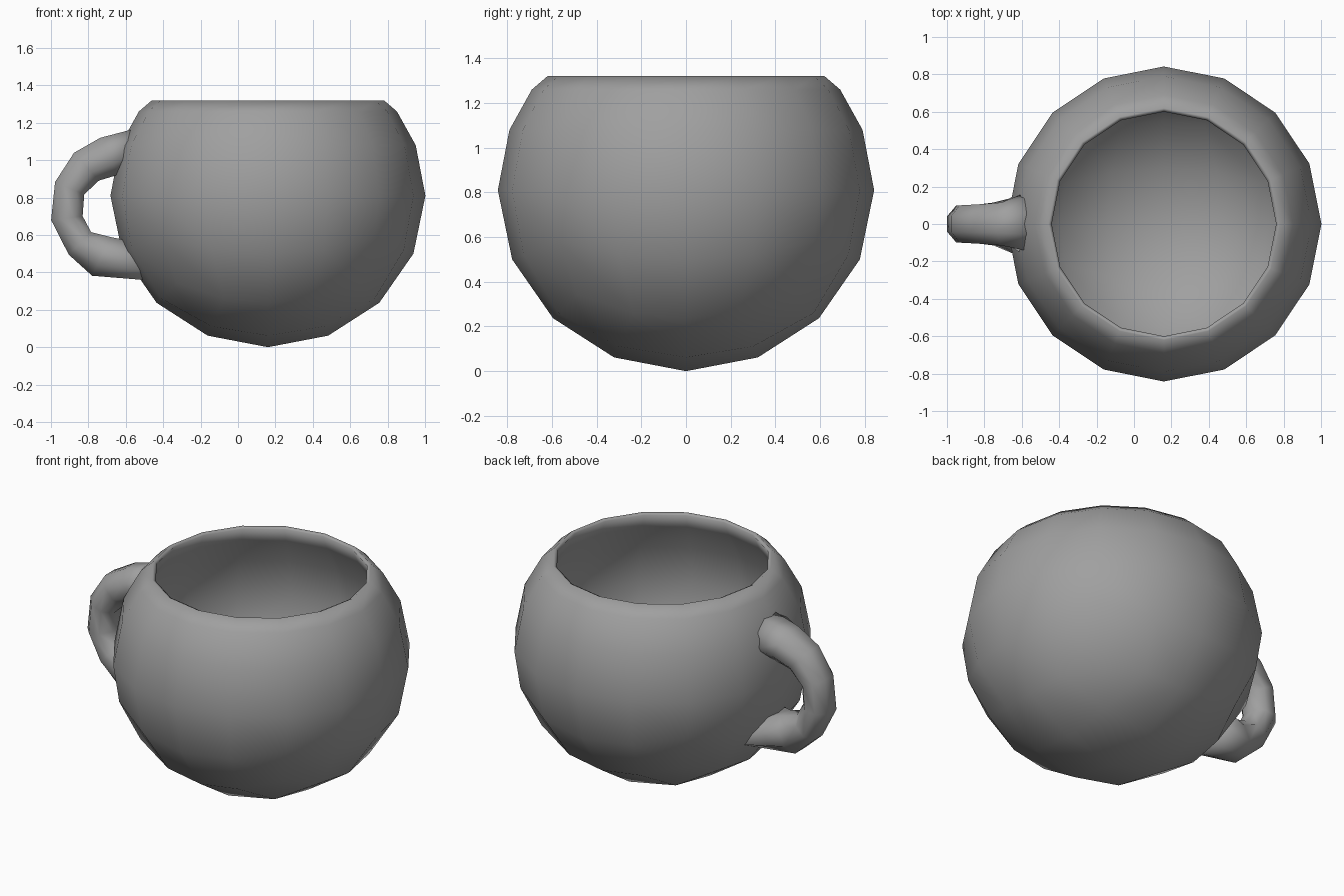
import bpy
import bmesh
from math import tan, pi, cos, sin, radians
from mathutils import Vector

if "Cube" in bpy.data.objects:
    bpy.data.objects.remove(bpy.data.objects["Cube"])

CENTRE = Vector((0.16, 0, 0.81))

glaze = bpy.data.materials.new("grey_glaze")
glaze.use_nodes = True
grey = (0.35, 0.35, 0.35, 1)
glaze.diffuse_color = grey
glaze.node_tree.nodes["Principled BSDF"].inputs["Base Color"].default_value = grey


def finish(bm, name):
    bmesh.ops.recalc_face_normals(bm, faces=bm.faces[:])
    for f in bm.faces:
        f.smooth = True
    mesh = bpy.data.meshes.new(name)
    bm.to_mesh(mesh)
    bm.free()
    mesh.materials.append(glaze)
    obj = bpy.data.objects.new(name, mesh)
    bpy.context.collection.objects.link(obj)


def open_edges(bm):
    return [e for e in bm.edges if e.is_boundary]


def make_bowl(radius, depth, upper):
    """Rounded cube with an open top; upper maps grid row to (radius, z)."""
    bm = bmesh.new()
    bmesh.ops.create_cube(bm, size=2)
    bmesh.ops.subdivide_edges(bm, edges=bm.edges[:], cuts=3, use_grid_fill=True)
    lid = [v for v in bm.verts if v.co.z > 0.9 and max(abs(v.co.x), abs(v.co.y)) < 0.9]
    bmesh.ops.delete(bm, geom=lid, context="VERTS")
    for v in bm.verts:
        row = round(v.co.z * 2) / 2
        d = Vector([tan(c * pi / 4) for c in v.co])
        if row > 0:
            r, z = upper[row]
            d.z = 0
            d = d.normalized() * r
            v.co = (CENTRE.x + d.x, d.y, z)
        else:
            d.normalize()
            v.co = CENTRE + Vector((d.x * radius, d.y * radius, d.z * depth))
    return bm


def extend_rim(bm, r, z):
    """Extrude the open rim to a new circle."""
    bmesh.ops.extrude_edge_only(bm, edges=open_edges(bm))
    for v in {v for e in open_edges(bm) for v in e.verts}:
        d = Vector((v.co.x - CENTRE.x, v.co.y, 0)).normalized() * r
        v.co = (CENTRE.x + d.x, d.y, z)


# Cup: outer wall, rolled rim, inner wall
cup = make_bowl(0.842, 0.81, {0.5: (0.79, 1.08), 1.0: (0.69, 1.26)})
extend_rim(cup, 0.62, 1.32)
extend_rim(cup, 0.6, 1.31)
inner = make_bowl(0.78, 0.75, {0.5: (0.73, 1.05), 1.0: (0.64, 1.22)})
lining = bpy.data.meshes.new("cup_lining")
inner.to_mesh(lining)
inner.free()
cup.from_mesh(lining)
bpy.data.meshes.remove(lining)
bmesh.ops.bridge_loops(cup, edges=open_edges(cup))
finish(cup, "cup_body")

# Handle: eight-sided loop, flared where it meets the wall
# Each station: x, z, direction in degrees, half thickness, half width
stations = [
    (-0.55, 1.06, 205, 0.16, 0.15),
    (-0.69, 1.02, 205, 0.11, 0.115),
    (-0.81, 0.965, 222, 0.10, 0.105),
    (-0.90, 0.85, 247, 0.085, 0.10),
    (-0.915, 0.69, 277, 0.085, 0.10),
    (-0.845, 0.555, 315, 0.085, 0.10),
    (-0.73, 0.485, 334, 0.115, 0.115),
    (-0.53, 0.45, 340, 0.17, 0.19),
]
handle = bmesh.new()
rings = []
for i, (x, z, angle, thick, wide) in enumerate(stations):
    a = radians(angle)
    side = Vector((-sin(a), 0, cos(a)))
    ring = []
    for k in range(8):
        t = (k + 0.5) * pi / 4
        p = Vector((x, 0, z)) + side * cos(t) * thick * 1.08
        p.y = sin(t) * wide * 1.08
        if i in (0, len(stations) - 1):
            # Seat the end inside the wall thickness
            p = CENTRE + (p - CENTRE).normalized() * 0.795
        ring.append(handle.verts.new(p))
    rings.append(ring)
for a, b in zip(rings, rings[1:]):
    for k in range(8):
        n = (k + 1) % 8
        handle.faces.new((a[k], a[n], b[n], b[k]))
handle.faces.new(rings[0])
handle.faces.new(rings[-1])
finish(handle, "cup_handle")
